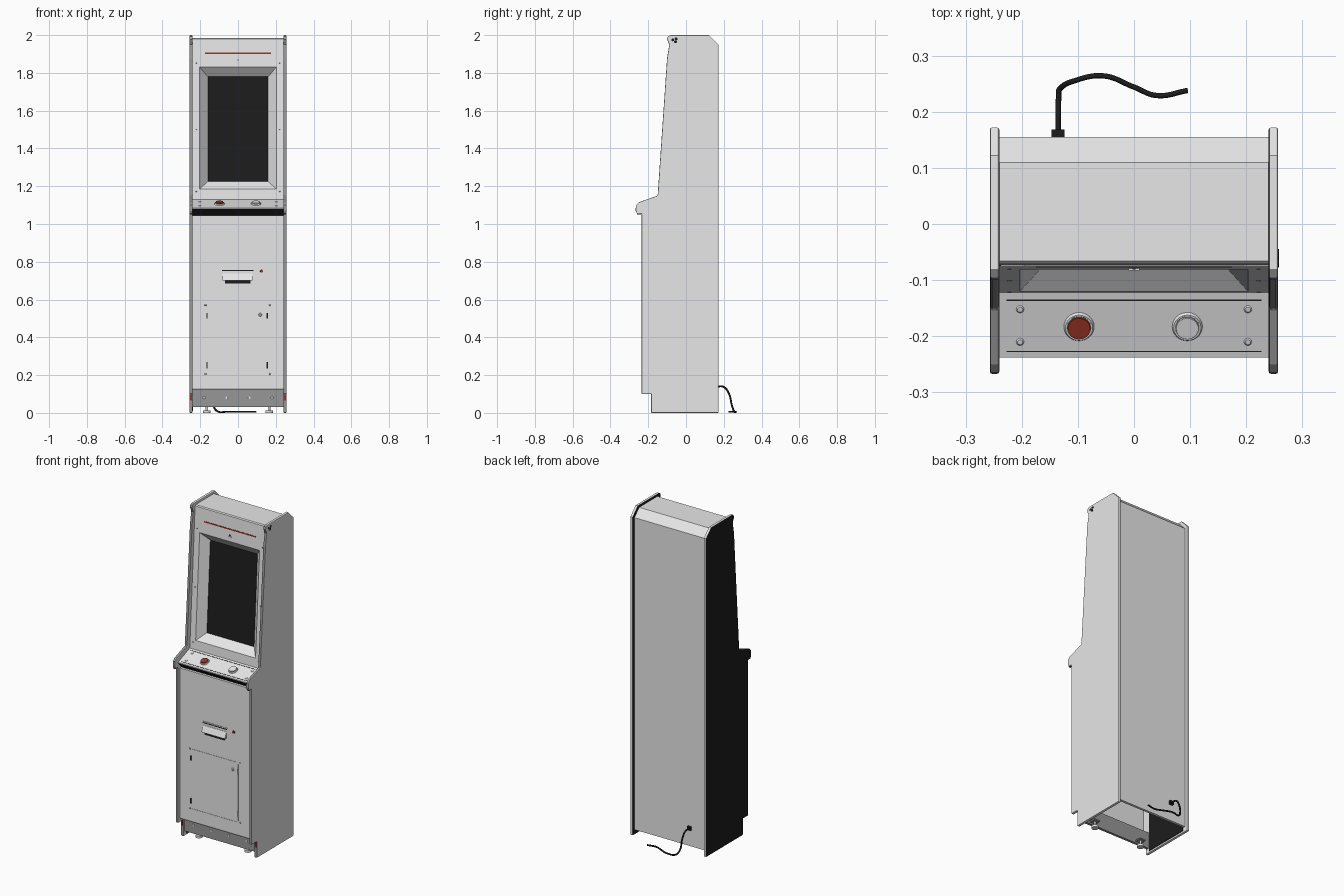
import bpy, bmesh, math
from mathutils import Vector, Matrix

if "Cube" in bpy.data.objects:
    bpy.data.objects.remove(bpy.data.objects["Cube"])


def material(name, r, g, b):
    m = bpy.data.materials.new(name)
    m.use_nodes = True
    m.diffuse_color = (r, g, b, 1)
    m.node_tree.nodes["Principled BSDF"].inputs["Base Color"].default_value = (r, g, b, 1)
    return m


LIGHT = material("light grey", 0.8, 0.8, 0.8)
DARK = material("trim grey", 0.31, 0.31, 0.31)
BLACK = material("black", 0.012, 0.012, 0.012)
RED = material("red", 0.33, 0.035, 0.015)


def finish(name, bm, *mats):
    bmesh.ops.recalc_face_normals(bm, faces=bm.faces)
    me = bpy.data.meshes.new(name)
    bm.to_mesh(me)
    bm.free()
    ob = bpy.data.objects.new(name, me)
    bpy.context.collection.objects.link(ob)
    for m in mats:
        me.materials.append(m)
    return ob


def box(name, x, y, z, mat):
    """Box from (min, max) pairs."""
    bm = bmesh.new()
    bmesh.ops.create_cube(bm, size=1)
    for v in bm.verts:
        v.co = [lo + (c + 0.5) * (hi - lo) for c, (lo, hi) in zip(v.co, (x, y, z))]
    return finish(name, bm, mat)


def prism(name, profile, x0, x1, *mats):
    """Extrude a (y, z) profile along x."""
    bm = bmesh.new()
    face = bm.faces.new([bm.verts.new((x0, y, z)) for y, z in profile])
    out = bmesh.ops.extrude_face_region(bm, geom=[face])
    verts = [v for v in out["geom"] if isinstance(v, bmesh.types.BMVert)]
    bmesh.ops.translate(bm, verts=verts, vec=(x1 - x0, 0, 0))
    return finish(name, bm, *mats)


def disc(name, at, axis, r, h, mat, top=1.0, sides=24):
    """Round part standing on a surface point along an axis."""
    bm = bmesh.new()
    bmesh.ops.create_cone(bm, cap_ends=True, segments=sides, radius1=r,
                          radius2=r * top, depth=h)
    axis = Vector(axis).normalized()
    rot = axis.to_track_quat("Z", "Y").to_matrix().to_4x4()
    bmesh.ops.transform(bm, verts=bm.verts,
                        matrix=Matrix.Translation(Vector(at) + axis * h / 2) @ rot)
    return finish(name, bm, mat)


# Side panels: faces towards -x are black, front trim is grey
side = [(0.172, 0), (0.172, 1.95), (0.122, 2), (-0.08, 2), (-0.096, 1.993), (-0.1, 1.978),
        (-0.094, 1.962), (-0.088, 1.95), (-0.1, 1.88), (-0.15, 1.15), (-0.25, 1.115),
        (-0.265, 1.1), (-0.267, 1.07), (-0.26, 1.055), (-0.235, 1.055), (-0.235, 0.1),
        (-0.185, 0.1), (-0.185, 0)]
for s, label in ((1, "left"), (-1, "right")):
    ob = prism(label + "_side_panel", side, s * 0.24, s * 0.257, LIGHT, DARK, BLACK)
    for f in ob.data.polygons:
        if f.normal.x < -0.9:
            f.material_index = 2
        elif f.normal.y < -0.3:
            f.material_index = 1
    bev = ob.modifiers.new("rounded_edges", "BEVEL")
    bev.width, bev.segments, bev.angle_limit = 0.004, 2, math.radians(60)
    # Small red markers at the foot of the trim and under the deck nose
    x = sorted((s * 0.244, s * 0.254))
    box(label + "_trim_marker", x, (-0.1865, -0.183), (0.065, 0.098), RED)
    box(label + "_nose_marker", x, (-0.26, -0.238), (1.051, 1.057), RED)

# Top corner fitting and black liner inside the cabinet
for y, z in ((-0.07, 1.975), (-0.055, 1.965), (-0.052, 1.98)):
    disc("corner_fitting", (0.256, y, z), (1, 0, 0), 0.008, 0.002, BLACK, 1, 10)
box("inner_liner", (-0.24, -0.237), (-0.155, 0.135), (0.01, 0.4), BLACK)

# Cabinet shell
W = 0.24
box("back_panel", (-W, W), (0.14, 0.155), (0.03, 1.94), LIGHT)
prism("top_cover", [(-0.073, 1.95), (-0.071, 1.98), (-0.066, 1.986), (0.11, 1.986),
                    (0.155, 1.94), (0.14, 1.94), (0.105, 1.97), (-0.055, 1.97)], -W, W, LIGHT)
box("front_panel", (-W, W), (-0.22, -0.205), (0.13, 1.045), LIGHT)
box("kick_soffit", (-W, W), (-0.218, -0.16), (0.122, 0.13), DARK)
box("kick_plate", (-W, W), (-0.175, -0.16), (0.03, 0.13), DARK)

# Screen surround: flat bezel, sloped reveal, recessed screen
SLOPE = 0.06


def bezel_y(z):
    return -0.122 + (z - 1.15) * SLOPE


bm = bmesh.new()
rings = []
for hx, z0, z1, deep in ((W, 1.12, 1.952, 0), (0.203, 1.185, 1.83, 0), (0.16, 1.225, 1.78, 0.045)):
    rings.append([bm.verts.new((x, bezel_y(z) + deep, z))
                  for x, z in ((-hx, z0), (hx, z0), (hx, z1), (-hx, z1))])
for a, b in zip(rings, rings[1:]):
    for i in range(4):
        j = (i + 1) % 4
        bm.faces.new((a[i], a[j], b[j], b[i]))
bm.faces.new(rings[2]).material_index = 1
finish("screen_bezel", bm, LIGHT, BLACK)


def on_bezel(name, z, hx, hz, mat, out):
    y = bezel_y(z)
    box(name, (-hx, hx), (y - out, y + 0.003), (z - hz, z + hz), mat)


on_bezel("marquee_stripe", 1.903, 0.175, 0.004, RED, 0.001)
on_bezel("sensor_plate", 1.853, 0.01, 0.008, LIGHT, 0.003)
on_bezel("sensor_eye", 1.868, 0.003, 0.003, BLACK, 0.002)
for s in (-1, 1):
    for z in (1.17, 1.5, 1.85):
        disc("bezel_screw", (s * 0.222, bezel_y(z), z), (0, -1, 0), 0.004, 0.002, DARK, 0.8, 10)

# Control deck with a black undercut
prism("control_deck", [(-0.122, 1.13), (-0.238, 1.086), (-0.238, 1.08), (-0.122, 1.08)],
      -W, W, LIGHT)
prism("deck_undercut", [(-0.237, 1.081), (-0.2, 1.04), (-0.19, 1.04), (-0.19, 1.081)],
      -W, W, BLACK)
UP = Vector((0, -0.044, 0.116)).normalized()


def deck(x, y):
    return Vector((x, y, 1.13 + (y + 0.122) * 0.044 / 0.116))


for x, mat, label in ((-0.098, RED, "red"), (0.095, LIGHT, "white")):
    at = deck(x, -0.183)
    disc(label + "_button_ring", at, UP, 0.027, 0.006, LIGHT, 0.9, 32)
    disc(label + "_button_gap", at, UP, 0.022, 0.0065, DARK, 1, 32)
    disc(label + "_button", at, UP, 0.021, 0.011, mat, 0.95, 32)
for s in (-1, 1):
    for y in (-0.152, -0.21):
        disc("deck_screw", deck(s * 0.203, y), UP, 0.007, 0.002, LIGHT, 0.7, 16)
for y in (-0.136, -0.227):
    z = deck(0, y).z
    box("deck_seam", (-0.227, 0.227), (y - 0.001, y + 0.001), (z - 0.004, z + 0.001), BLACK)


def on_front(name, x, z, mat, out=0.002):
    box(name, x, (-0.22 - out, -0.218), z, mat)


# Coin and ticket unit
on_front("slot_surround", (-0.09, 0.088), (0.742, 0.762), LIGHT, 0.003)
on_front("slot_opening", (-0.084, 0.082), (0.752, 0.757), BLACK, 0.004)
prism("ticket_tray", [(-0.218, 0.738), (-0.222, 0.738), (-0.236, 0.704), (-0.236, 0.7),
                      (-0.218, 0.7)], -0.082, 0.077, LIGHT)
on_front("tray_mouth", (-0.07, 0.065), (0.684, 0.701), BLACK, 0.005)
disc("return_button", (0.125, -0.22, 0.75), (0, -1, 0), 0.008, 0.006, RED, 0.9, 16)

# Service door: outline, catches, lock and screws
for x in (-0.165, 0.155):
    on_front("door_seam", (x - 0.001, x + 0.001), (0.215, 0.56), LIGHT)
    for z0, z1 in ((0.235, 0.27), (0.5, 0.53)):
        on_front("door_catch", (x - 0.003, x + 0.003), (z0, z1), BLACK, 0.003)
for z in (0.205, 0.57):
    on_front("door_seam", (-0.155, 0.145), (z - 0.001, z + 0.001), LIGHT)
    for x in (-0.172, 0.168):
        disc("door_screw", (x, -0.22, z), (0, -1, 0), 0.005, 0.002, DARK, 0.7, 12)
disc("door_lock", (0.118, -0.22, 0.52), (0, -1, 0), 0.009, 0.006, LIGHT, 0.8, 16)
disc("lock_core", (0.118, -0.226, 0.52), (0, -1, 0), 0.004, 0.001, DARK, 1, 12)

# Kick plate screws and front feet
for x in (-0.18, -0.06, 0.06, 0.18):
    disc("kick_screw", (x, -0.175, 0.08), (0, -1, 0), 0.007, 0.001, LIGHT, 0.9, 12)
for x in (-0.165, 0.165):
    disc("foot", (x, -0.14, 0), (0, 0, 1), 0.02, 0.013, LIGHT)
    disc("foot_stem", (x, -0.14, 0.013), (0, 0, 1), 0.006, 0.035, LIGHT, 1, 12)
    box("foot_bracket", (x - 0.02, x + 0.02), (-0.161, -0.12), (0.04, 0.048), DARK)

# Power cable
box("cable_socket", (-0.147, -0.124), (0.15, 0.168), (0.13, 0.152), BLACK)
path = [(-0.135, 0.16, 0.14), (-0.135, 0.2, 0.137), (-0.134, 0.228, 0.1), (-0.13, 0.243, 0.04),
        (-0.11, 0.254, 0.009), (-0.055, 0.264, 0.006), (0, 0.244, 0.006), (0.04, 0.229, 0.006),
        (0.096, 0.238, 0.006)]
cu = bpy.data.curves.new("power_cable", "CURVE")
cu.dimensions = "3D"
cu.bevel_depth, cu.bevel_resolution, cu.use_fill_caps = 0.005, 2, True
sp = cu.splines.new("BEZIER")
sp.bezier_points.add(len(path) - 1)
for p, co in zip(sp.bezier_points, path):
    p.co = co
    p.handle_left_type = p.handle_right_type = "AUTO"
cu.materials.append(BLACK)
bpy.context.collection.objects.link(bpy.data.objects.new("power_cable", cu))
